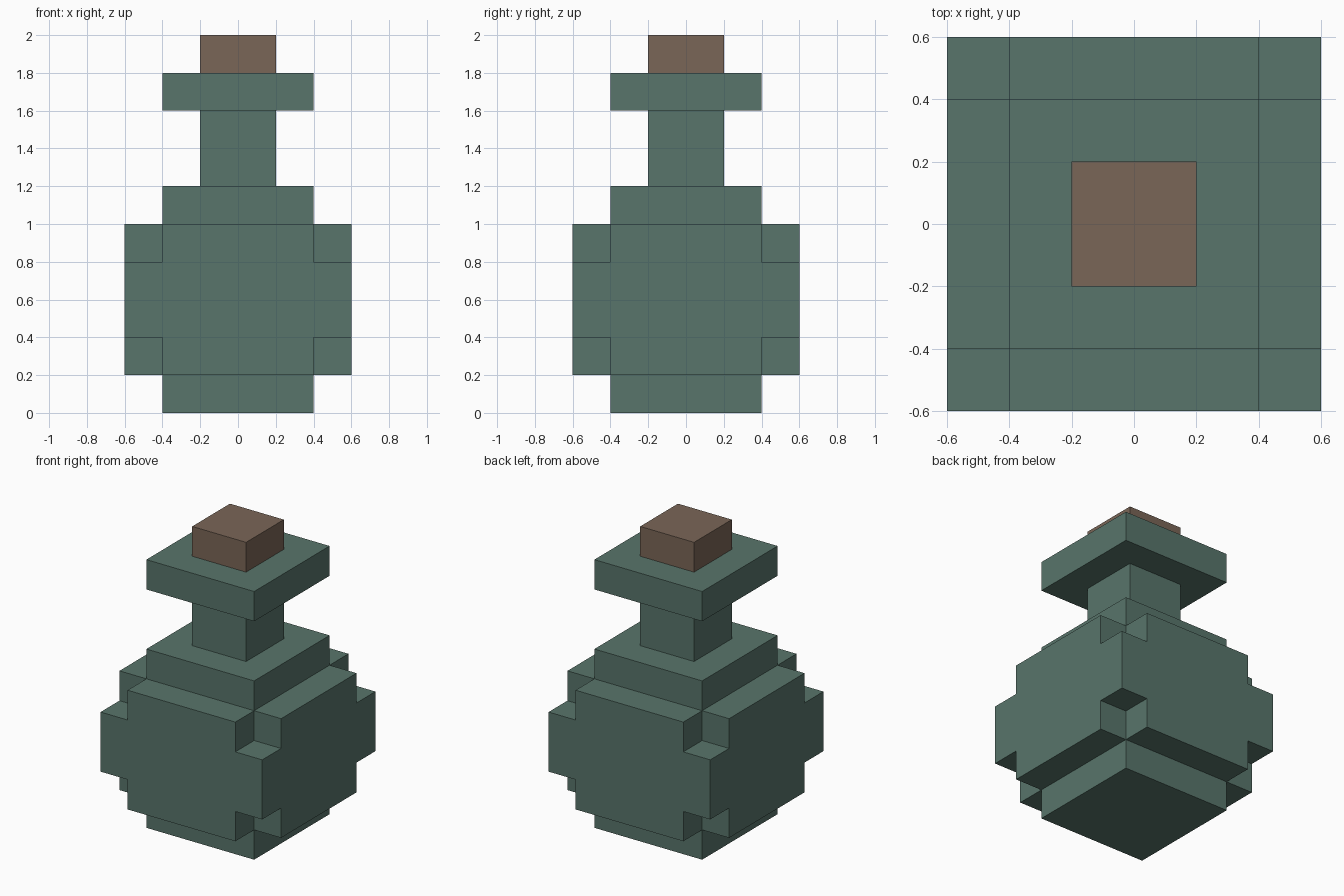
import bpy
import bmesh
from mathutils import Vector

cube = bpy.data.objects.get("Cube")
if cube:
    bpy.data.objects.remove(cube, do_unlink=True)

U = 0.2  # size of one block


def make_material(name, rgb):
    mat = bpy.data.materials.new(name)
    mat.use_nodes = True
    color = (*rgb, 1.0)
    mat.diffuse_color = color
    mat.node_tree.nodes["Principled BSDF"].inputs["Base Color"].default_value = color
    return mat


def block_shell(name, cells, mat):
    """Closed outer shell around a set of unit blocks, merged into large flat faces."""
    bm = bmesh.new()
    for cell in cells:
        centre = Vector(cell) + Vector((0, 0, 0.5))
        for axis in range(3):
            for sign in (-1, 1):
                n = Vector((0, 0, 0))
                n[axis] = sign
                if tuple(int(c + d) for c, d in zip(cell, n)) in cells:
                    continue
                u = Vector((0, 0, 0))
                u[(axis + 1) % 3] = 0.5
                v = n.cross(u)
                mid = centre + n * 0.5
                bm.faces.new([bm.verts.new((mid + a * u + b * v) * U)
                              for a, b in ((-1, -1), (1, -1), (1, 1), (-1, 1))])
    bmesh.ops.remove_doubles(bm, verts=bm.verts, dist=0.001)
    bmesh.ops.dissolve_limit(bm, angle_limit=0.01, verts=bm.verts, edges=bm.edges)
    mesh = bpy.data.meshes.new(name)
    bm.to_mesh(mesh)
    bm.free()
    mesh.materials.append(mat)
    obj = bpy.data.objects.new(name, mesh)
    bpy.context.collection.objects.link(obj)
    return obj


def slab(half, z0, z1, cut_corners=False):
    """Square layer of blocks, 2 * half wide; optionally without its corner blocks."""
    # Block centres lie on half units, so x and y are offset to keep integer cells
    r = range(-half, half)
    return {(x, y, z) for x in r for y in r for z in range(z0, z1)
            if not (cut_corners and x in (-half, half - 1) and y in (-half, half - 1))}


green = make_material("bottle green", (0.098, 0.178, 0.147))
brown = make_material("cork brown", (0.195, 0.133, 0.095))

# Glass: foot, rounded belly, shoulder, neck and rim
glass = (slab(2, 0, 1)
         | slab(3, 1, 2, True) | slab(3, 2, 4) | slab(3, 4, 5, True)
         | slab(2, 5, 6) | slab(1, 6, 8) | slab(2, 8, 9))
bottle = block_shell("glass_bottle", glass, green)

# Cork stopper
cork = block_shell("cork_stopper", slab(1, 9, 10), brown)

# Cells are indexed by their lower corner, so shift half a block to centre them
for part in (bottle, cork):
    for vert in part.data.vertices:
        vert.co.x += U / 2
        vert.co.y += U / 2
